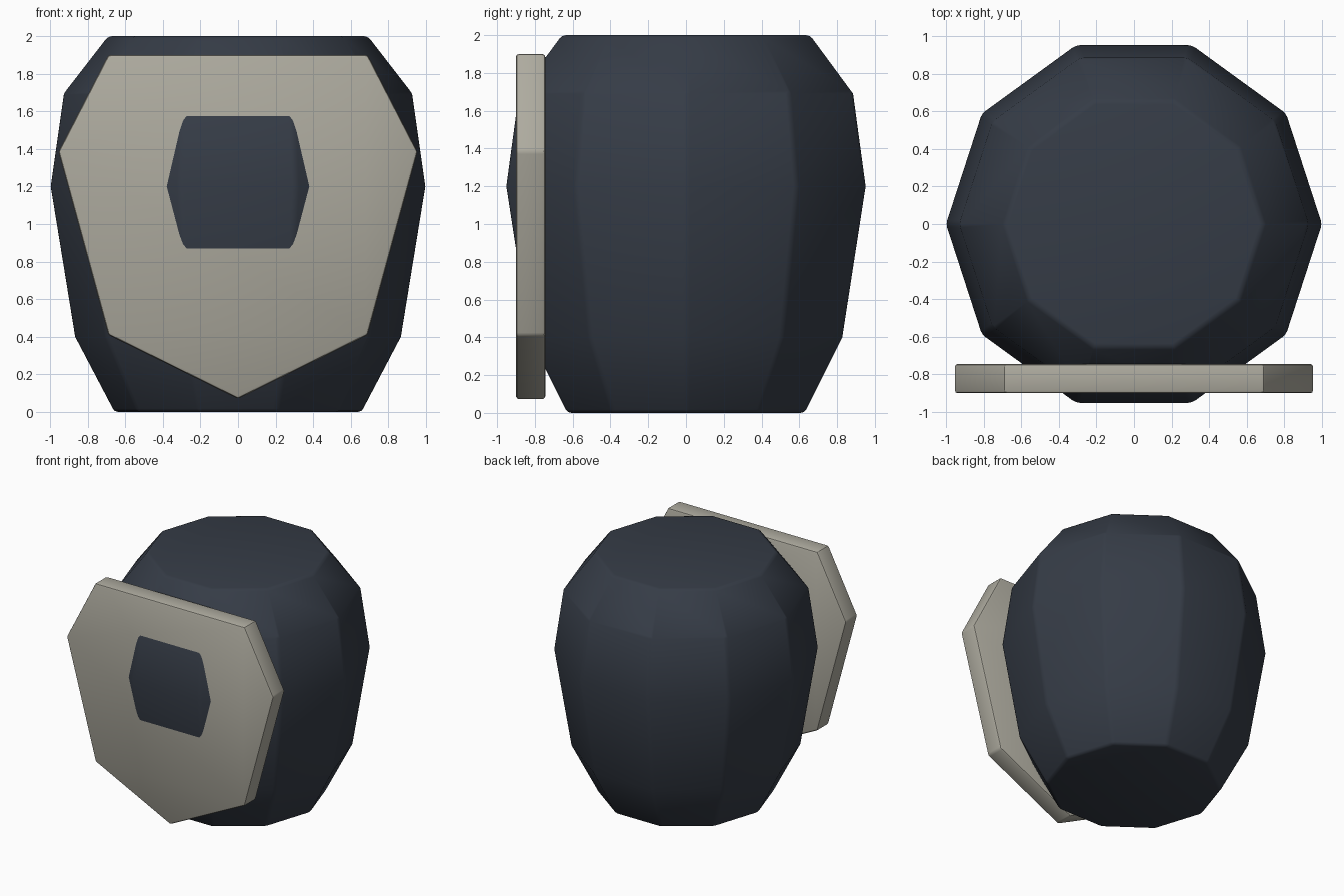
import bpy
import bmesh
from math import cos, sin, tau, radians

if "Cube" in bpy.data.objects:
    bpy.data.objects.remove(bpy.data.objects["Cube"], do_unlink=True)


def make_material(name, rgb):
    mat = bpy.data.materials.new(name)
    mat.use_nodes = True
    mat.diffuse_color = (*rgb, 1)
    mat.node_tree.nodes["Principled BSDF"].inputs["Base Color"].default_value = (*rgb, 1)
    return mat


def loft(name, rings, material, bevel, smooth_angle):
    """Skin a stack of equal-length point rings and cap both ends."""
    bm = bmesh.new()
    loops = [[bm.verts.new(p) for p in ring] for ring in rings]
    for low, high in zip(loops, loops[1:]):
        for i in range(len(low)):
            j = (i + 1) % len(low)
            bm.faces.new((low[i], low[j], high[j], high[i]))
    bm.faces.new(loops[0])
    bm.faces.new(loops[-1])
    bmesh.ops.recalc_face_normals(bm, faces=bm.faces)
    mesh = bpy.data.meshes.new(name)
    bm.to_mesh(mesh)
    bm.free()
    mesh.materials.append(material)
    obj = bpy.data.objects.new(name, mesh)
    bpy.context.collection.objects.link(obj)

    # Softened edges
    mod = obj.modifiers.new("soft_edges", "BEVEL")
    mod.width = bevel
    mod.segments = 2
    mod.limit_method = "ANGLE"
    mod.angle_limit = radians(30)
    bpy.ops.object.select_all(action="DESELECT")
    bpy.context.view_layer.objects.active = obj
    obj.select_set(True)
    bpy.ops.object.modifier_apply(modifier=mod.name)
    bpy.ops.object.shade_smooth_by_angle(angle=radians(smooth_angle))
    return obj


navy = make_material("dark_navy", (0.036, 0.045, 0.062))
stone = make_material("warm_grey", (0.42, 0.405, 0.345))

# Ten-sided barrel body: (radius, height) profile
SIDES = 10
profile = [(0.66, 0), (0.87, 0.4), (1.0, 1.2), (0.93, 1.69), (0.69, 2.0)]
body_rings = [[(r * cos(tau * i / SIDES), r * sin(tau * i / SIDES), z)
               for i in range(SIDES)] for r, z in profile]
loft("barrel_body", body_rings, navy, 0.02, 40)

# Shield-shaped front plate, which the body pokes through
half = [(0.69, 0.41), (0.955, 1.385), (0.69, 1.9)]
outline = [(0, 0.07)] + half + [(-x, z) for x, z in reversed(half)]
plate_rings = [[(x, y, z) for x, z in outline] for y in (-0.9, -0.745)]
loft("front_plate", plate_rings, stone, 0.015, 30)
